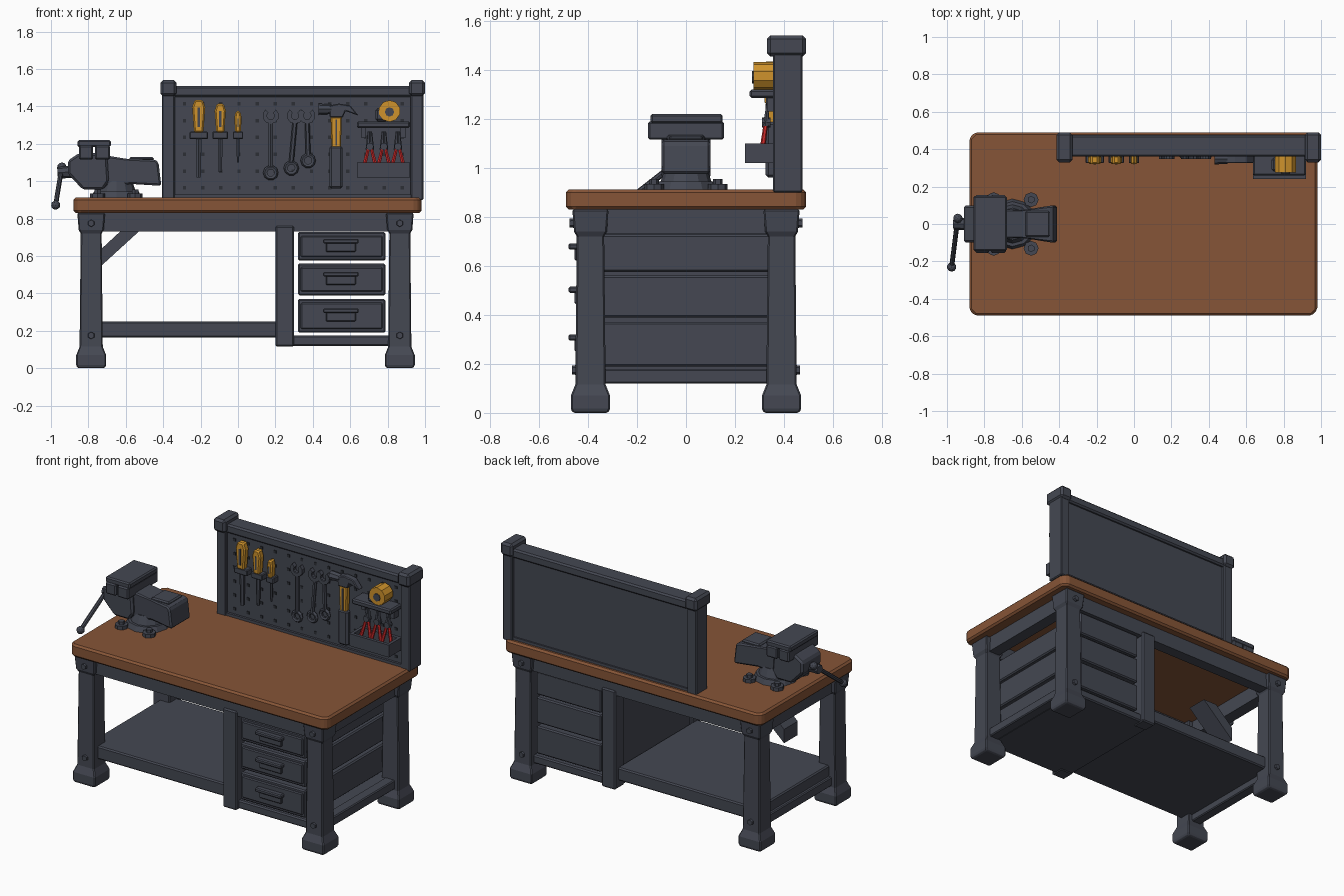
import bpy, bmesh, math
from mathutils import Vector

old = bpy.data.objects.get("Cube")
if old:
    bpy.data.objects.remove(old, do_unlink=True)


def material(name, *rgb):
    mat = bpy.data.materials.new(name)
    mat.use_nodes = True
    mat.diffuse_color = (*rgb, 1)
    mat.node_tree.nodes["Principled BSDF"].inputs["Base Color"].default_value = (*rgb, 1)
    return mat


slate = material("slate metal", .058, .064, .085)
wood = material("brown wood", .24, .09, .038)
yellow = material("yellow grip", .62, .29, .025)
red = material("red grip", .55, .02, .02)
dark = material("dark peg hole", .025, .028, .036)


def finish(name, bm, mat, bevel=0):
    bmesh.ops.recalc_face_normals(bm, faces=bm.faces)
    mesh = bpy.data.meshes.new(name)
    bm.to_mesh(mesh)
    bm.free()
    mesh.materials.append(mat)
    obj = bpy.data.objects.new(name, mesh)
    bpy.context.collection.objects.link(obj)
    if bevel:
        mod = obj.modifiers.new("chamfer", "BEVEL")
        mod.width = bevel
        mod.segments = 1
        mod.limit_method = "ANGLE"
    return obj


def box(name, xs, ys, zs, mat=slate, bevel=0):
    bm = bmesh.new()
    bmesh.ops.create_cube(bm, size=1)
    for v in bm.verts:
        v.co = [(lo + hi) / 2 + c * (hi - lo) for c, (lo, hi) in zip(v.co, (xs, ys, zs))]
    return finish(name, bm, mat, bevel)


def prism(name, points, span, axis="y", mat=slate, bevel=0):
    """Extrude an outline along y (points are x, z) or z (points are x, y)."""
    bm = bmesh.new()
    lo, hi = span
    place = (lambda a, b: (a, lo, b)) if axis == "y" else (lambda a, b: (a, b, lo))
    face = bm.faces.new([bm.verts.new(place(*p)) for p in points])
    made = bmesh.ops.extrude_face_region(bm, geom=[face])["geom"]
    step = Vector((0, hi - lo, 0)) if axis == "y" else Vector((0, 0, hi - lo))
    bmesh.ops.translate(bm, vec=step, verts=[g for g in made if isinstance(g, bmesh.types.BMVert)])
    return finish(name, bm, mat, bevel)


def rod(name, start, end, r1, r2=None, mat=slate, sides=8):
    a, b = Vector(start), Vector(end)
    bm = bmesh.new()
    bmesh.ops.create_cone(bm, cap_ends=True, segments=sides, radius1=r1,
                          radius2=r1 if r2 is None else r2, depth=(b - a).length)
    turn = (b - a).to_track_quat("Z", "Y").to_matrix()
    for v in bm.verts:
        v.co = turn @ v.co + (a + b) / 2
    return finish(name, bm, mat)


def ball(name, centre, radius, mat=slate):
    bm = bmesh.new()
    bmesh.ops.create_icosphere(bm, subdivisions=2, radius=radius)
    bmesh.ops.translate(bm, vec=centre, verts=bm.verts)
    return finish(name, bm, mat)


def tower(name, cx, cy, sections, bevel=0):
    """Stack square sections given as (height, half width)."""
    bm = bmesh.new()
    rings = [[bm.verts.new((cx + sx * h, cy + sy * h, z))
              for sx, sy in ((-1, -1), (1, -1), (1, 1), (-1, 1))] for z, h in sections]
    for low, high in zip(rings, rings[1:]):
        for i in range(4):
            j = (i + 1) % 4
            bm.faces.new((low[i], low[j], high[j], high[i]))
    bm.faces.new(rings[0])
    bm.faces.new(rings[-1])
    return finish(name, bm, slate, bevel)


# Wooden top with clipped corners
outline = [(-.88, -.46), (-.85, -.49), (.95, -.49), (.98, -.46),
           (.98, .46), (.95, .49), (-.85, .49), (-.88, .46)]
prism("table_top", outline, (.83, .912), "z", wood, .012)

# Four legs with stepped feet, flared heads and bolts
leg_shape = [(0, .07), (.012, .08), (.07, .08), (.115, .062), (.72, .056), (.74, .067), (.83, .074)]
for x, side in ((-.785, "left_end"), (.865, "right_end")):
    for s, end in ((-1, "front"), (1, "back")):
        tower(f"{end}_{side}_leg", x, s * .39, leg_shape, .006)
        for z, reach in ((.775, .46), (.175, .45)):
            rod(f"{end}_{side}_bolt", (x, s * .43, z), (x, s * (reach + .015), z), .022, .018, sides=6)
    box(f"{side}_side_apron", (x - .04, x + .04), (-.34, .34), (.73, .83))
    box(f"{side}_side_rail", (x - .035, x + .035), (-.34, .34), (.12, .18), bevel=.006)

# Aprons, lower shelf and diagonal brace
for s, end in ((-1, "front"), (1, "back")):
    y = sorted((s * .36, s * .435))
    box(f"{end}_apron", (-.74, .82), y, (.73, .83))
    box(f"{end}_divider_post", (.2, .3), sorted((s * .35, s * .445)), (.115, .76), bevel=.008)
box("lower_shelf", (-.8, .21), (-.41, .41), (.165, .25), bevel=.008)
prism("diagonal_brace", [(-.75, .53), (-.75, .62), (-.62, .74), (-.52, .74)], (-.08, .06))

# Drawer cabinet
box("divider_wall", (.22, .28), (-.36, .36), (.13, .8))
box("cabinet_floor", (.2, .84), (-.42, .42), (.12, .175), bevel=.008)
for low, high in ((.19, .37), (.39, .56), (.575, .728)):
    box("drawer", (.32, .788), (-.43, .42), (low, high), bevel=.008)
    mid = (low + high) / 2
    box("drawer_trim", (.335, .773), (-.44, -.42), (low + .02, high - .02), bevel=.006)
    box("handle_plate", (.47, .63), (-.455, -.43), (mid - .03, mid + .03), bevel=.005)
    box("handle_lip", (.455, .645), (-.48, -.44), (mid + .015, mid + .04), bevel=.006)

# Tool board: posts, beam, panel and peg holes
for x, side in ((-.372, "left_end"), (.957, "right_end")):
    box(f"{side}_board_post", (x - .034, x + .034), (.355, .475), (.9, 1.48), bevel=.006)
    box(f"{side}_post_cap", (x - .043, x + .043), (.33, .49), (1.455, 1.54), bevel=.014)
box("board_beam", (-.35, .94), (.36, .475), (1.45, 1.508), bevel=.01)
box("board_panel", (-.35, .94), (.375, .455), (.9, 1.46))
box("board_sill", (-.35, .94), (.36, .465), (.905, .93))
holes = box("peg_holes", (-.295, -.277), (.371, .376), (.955, .973), dark)
for count, step in ((13, (.097, 0, 0)), (6, (0, 0, .09))):
    mod = holes.modifiers.new("grid", "ARRAY")
    mod.count = count
    mod.use_relative_offset = False
    mod.use_constant_offset = True
    mod.constant_offset_displace = step

# Screwdrivers in their holders
for x, low, high, half in ((-.21, 1.02, 1.435, .035), (-.095, 1.05, 1.415, .03), (0, 1.1, 1.375, .02)):
    grip = [(x - half * .7, 1.26), (x + half * .7, 1.26), (x + half, high - .04),
            (x + half * .6, high), (x - half * .6, high), (x - half, high - .04)]
    prism("screwdriver_grip", grip, (.32, .365), mat=yellow, bevel=.008)
    box("screwdriver_groove", (x - half * .2, x + half * .2), (.317, .322), (1.29, high - .04))
    box("screwdriver_holder", (x - half * 1.4, x + half * 1.4), (.325, .376), (1.225, 1.265), bevel=.005)
    rod("screwdriver_blade", (x, .345, 1.23), (x, .345, low), half * .5, half * .35, sides=6)

# Wrenches with an open jaw above and a ring below
for x, tilt, low, high in ((.175, 0, 1.045, 1.35), (.285, .02, 1.07, 1.35), (.375, -.005, 1.11, 1.35)):
    rod("wrench_shaft", (x, .36, low + .03), (x + tilt, .36, high - .03), .013, sides=6)
    bpy.ops.mesh.primitive_torus_add(major_segments=10, minor_segments=5, major_radius=.029,
                                     minor_radius=.012, location=(x, .36, low),
                                     rotation=(math.pi / 2, 0, 0))
    ring = bpy.context.object
    ring.name = "wrench_ring"
    ring.data.materials.append(slate)
    arc = [math.radians(130 + 35 * i) for i in range(9)]
    jaw = [(x + tilt + r * math.cos(a), high + r * math.sin(a))
           for r, order in ((.044, arc), (.02, arc[::-1])) for a in order]
    prism("wrench_jaw", jaw, (.348, .376))

# Hammer
box("hammer_grip", (.488, .56), (.325, .368), (.96, 1.19), bevel=.012)
prism("hammer_handle", [(.5, 1.18), (.55, 1.18), (.555, 1.345), (.495, 1.345)], (.33, .365), mat=yellow, bevel=.006)
box("hammer_groove", (.52, .53), (.326, .331), (1.19, 1.33))
claw = [(.49, 1.34), (.56, 1.34), (.575, 1.375), (.645, 1.35), (.6, 1.405), (.54, 1.415), (.49, 1.405)]
prism("hammer_head", claw, (.325, .37), bevel=.005)
rod("hammer_face", (.5, .348, 1.385), (.43, .348, 1.385), .026, .03)

# Small shelf with a tape measure
box("tool_shelf", (.635, .92), (.26, .376), (1.285, 1.32), bevel=.008)
for x in (.66, .87):
    prism("shelf_bracket", [(x, 1.23), (x + .025, 1.23), (x + .025, 1.29), (x, 1.29)], (.33, .376))
rod("tape_case", (.81, .275, 1.375), (.81, .36, 1.375), .058, mat=yellow, sides=10)
box("tape_body", (.735, .8), (.28, .355), (1.32, 1.39), bevel=.012)
rod("tape_hub", (.81, .27, 1.37), (.81, .3, 1.37), .025)

# Open tray with pliers
for name, xs, ys in (("front", (.635, .92), (.24, .26)), ("back", (.635, .92), (.355, .376)),
                     ("inner", (.635, .655), (.25, .36)), ("outer", (.9, .92), (.25, .36))):
    box(f"tray_{name}_wall", xs, ys, (1.02, 1.1))
box("tray_floor", (.64, .915), (.25, .37), (1.02, 1.04))
for x in (.705, .78, .855):
    for s in (-1, 1):
        rod("plier_grip", (x + s * .036, .31, 1.06), (x + s * .008, .325, 1.175), .012, .009, red, 6)
        rod("plier_jaw", (x + s * .01, .325, 1.17), (x + s * .006, .335, 1.265), .013, .006, sides=6)
    rod("plier_pivot", (x, .31, 1.185), (x, .345, 1.185), .02)

# Vise: swivel base with bolted ears
vise_x = -.65
rod("vise_base", (vise_x, 0, .91), (vise_x, 0, .945), .135, .12, sides=12)
rod("vise_pedestal", (vise_x, 0, .94), (vise_x, 0, 1), .105, .085, sides=12)
for sx in (-1, 1):
    for sy in (-1, 1):
        x, y = vise_x + sx * .1, sy * .13
        rod("vise_ear", (x, y, .91), (x, y, .935), .04)
        rod("vise_ear_bolt", (x, y, .93), (x, y, .955), .02, sides=6)

# Vise: fixed body, sliding body and jaws
rear = [(-.72, .97), (-.57, .985), (-.41, .975), (-.425, 1.1), (-.44, 1.115), (-.6, 1.12), (-.72, 1.14)]
body = prism("vise_fixed_body", rear, (-.1, .1), bevel=.01)
for v in body.data.vertices:
    if v.co.x < -.55:
        v.co.y *= .8
box("vise_anvil", (-.58, -.45), (-.07, .07), (1.11, 1.13), bevel=.008)
front = [(-.91, 1.04), (-.91, 1.11), (-.85, 1.15), (-.7, 1.15), (-.69, 1), (-.72, .955), (-.83, .955)]
prism("vise_sliding_body", front, (-.1, .1), bevel=.012)
for xs in ((-.85, -.775), (-.765, -.685)):
    box("vise_jaw", xs, (-.155, .155), (1.115, 1.19), bevel=.008)
box("vise_jaw_cap", (-.858, -.68), (-.145, .15), (1.182, 1.22), bevel=.008)

# Vise: screw and turning bar
rod("vise_screw", (-.89, 0, 1.05), (-.965, 0, 1.045), .034, .03)
top_end, low_end = (-.942, .03, 1.075), (-.975, -.23, .872)
rod("vise_bar", top_end, low_end, .013)
ball("vise_bar_top_knob", top_end, .025)
ball("vise_bar_low_knob", low_end, .025)
